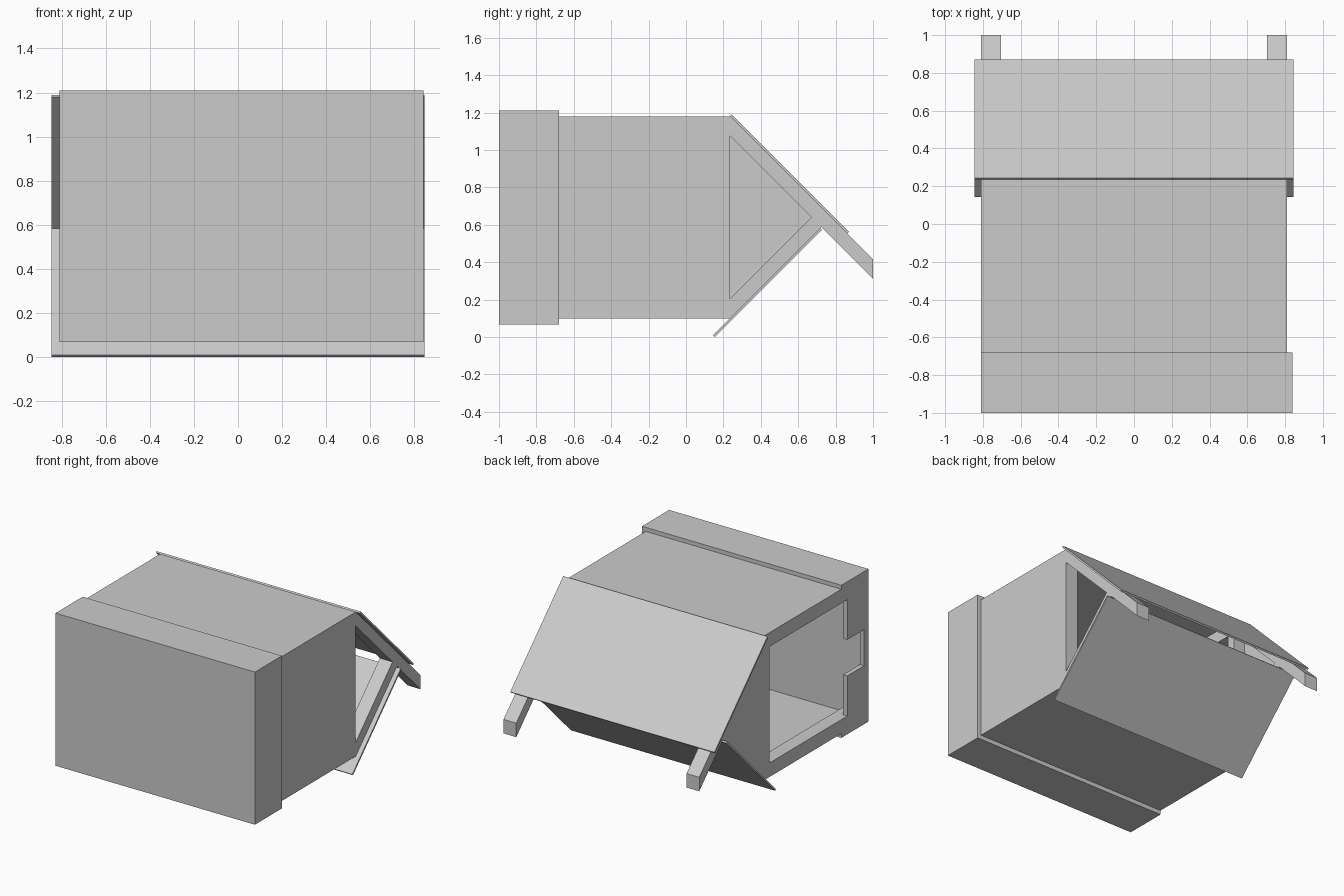
import bpy
import bmesh

cube = bpy.data.objects.get("Cube")
if cube:
    bpy.data.objects.remove(cube, do_unlink=True)

# One plain grey for the whole model
grey = bpy.data.materials.new("plain grey")
grey.use_nodes = True
tone = (0.6, 0.6, 0.6, 1)
grey.diffuse_color = tone
grey.node_tree.nodes["Principled BSDF"].inputs["Base Color"].default_value = tone


def extrude(name, profile, x0, x1):
    """Extrude a closed (y, z) profile from x0 to x1."""
    bm = bmesh.new()
    face = bm.faces.new([bm.verts.new((x0, y, z)) for y, z in profile])
    new = bmesh.ops.extrude_face_region(bm, geom=[face])["geom"]
    verts = [v for v in new if isinstance(v, bmesh.types.BMVert)]
    bmesh.ops.translate(bm, verts=verts, vec=(x1 - x0, 0, 0))
    bmesh.ops.recalc_face_normals(bm, faces=bm.faces)
    mesh = bpy.data.meshes.new(name)
    bm.to_mesh(mesh)
    bm.free()
    mesh.materials.append(grey)
    obj = bpy.data.objects.new(name, mesh)
    bpy.context.collection.objects.link(obj)
    return obj


def box(name, x0, x1, y0, y1, z0, z1):
    return extrude(name, [(y0, z0), (y1, z0), (y1, z1), (y0, z1)], x0, x1)


W = 0.81                    # half width of the walls
LOW, HIGH = 0.10, 1.18      # outer wall heights
BEAM = 0.105                # timber thickness
EAVE = 0.235                # where the walls meet the roof
FLOOR = -0.96               # inner face of the base plate
MID = (LOW + HIGH) / 2
SKIN = 0.012

# Hollow base: plate, skirts and the side panel with the doorway
box("base_plate", -W, 0.84, -1, FLOOR, 0.068, 1.21)
box("base_lower_skirt", -W, 0.84, FLOOR, -0.68, 0.068, LOW)
box("base_upper_skirt", -W, 0.84, FLOOR, -0.68, HIGH, 1.21)
box("base_closed_side", W, 0.84, FLOOR, -0.68, LOW, HIGH)
half = [(FLOOR, LOW), (-0.68, LOW), (-0.68, LOW + BEAM), (-0.75, LOW + BEAM),
        (-0.75, MID - 0.135), (-0.95, MID - 0.135)]
doorway = half + [(y, 2 * MID - z) for y, z in reversed(half)]
extrude("base_doorway_panel", doorway, -W, -W + 0.035)

# Thin wall skins
box("lower_wall", -W, W, FLOOR, EAVE, LOW, LOW + SKIN)
box("upper_wall", -W, W, FLOOR, EAVE, HIGH - SKIN, HIGH)
box("closed_side_wall", W - SKIN, W, FLOOR, EAVE, LOW, HIGH)

# Roof slopes as straight lines in the (y, z) plane
top = HIGH + EAVE           # z = top - y, outer edge of upper slope
bottom = LOW - EAVE         # z = bottom + y, outer edge of lower slope
meet = (top - BEAM - bottom) / 2
inner = (top - bottom - 2 * BEAM) / 2

# A timber frame at each end
for side, x0, x1 in (("right", -W, -W + BEAM), ("left", W - BEAM, W)):
    box(side + "_lower_post", x0, x1, FLOOR, EAVE, LOW, LOW + BEAM)
    box(side + "_upper_post", x0, x1, FLOOR, EAVE, HIGH - BEAM, HIGH)
    box(side + "_tie_beam", x0, x1, 0.17, EAVE, LOW + BEAM, HIGH - BEAM)
    extrude(side + "_long_rafter",
            [(EAVE, HIGH), (EAVE, HIGH - BEAM), (1, top - BEAM - 1), (1, top - 1)],
            x0, x1)
    extrude(side + "_short_rafter",
            [(EAVE, LOW), (meet, bottom + meet), (inner, top - BEAM - inner),
             (EAVE, LOW + BEAM)], x0, x1)

# Closed gable on the doorway side
extrude("gable_panel", [(EAVE, LOW), (meet, bottom + meet), (EAVE, HIGH)],
        -W, -W + SKIN)

# Roof sheets
T = 0.009
a, b = EAVE, 0.862
extrude("upper_roof_sheet",
        [(a, top - a), (b, top - b), (b + T, top - b + T), (a + T, top - a + T)],
        -0.845, 0.845)
a, b = 0.144, meet - T / 2
extrude("lower_roof_sheet",
        [(a, bottom + a), (b, bottom + b), (b + T, bottom + b - T),
         (a + T, bottom + a - T)], -0.845, 0.845)
